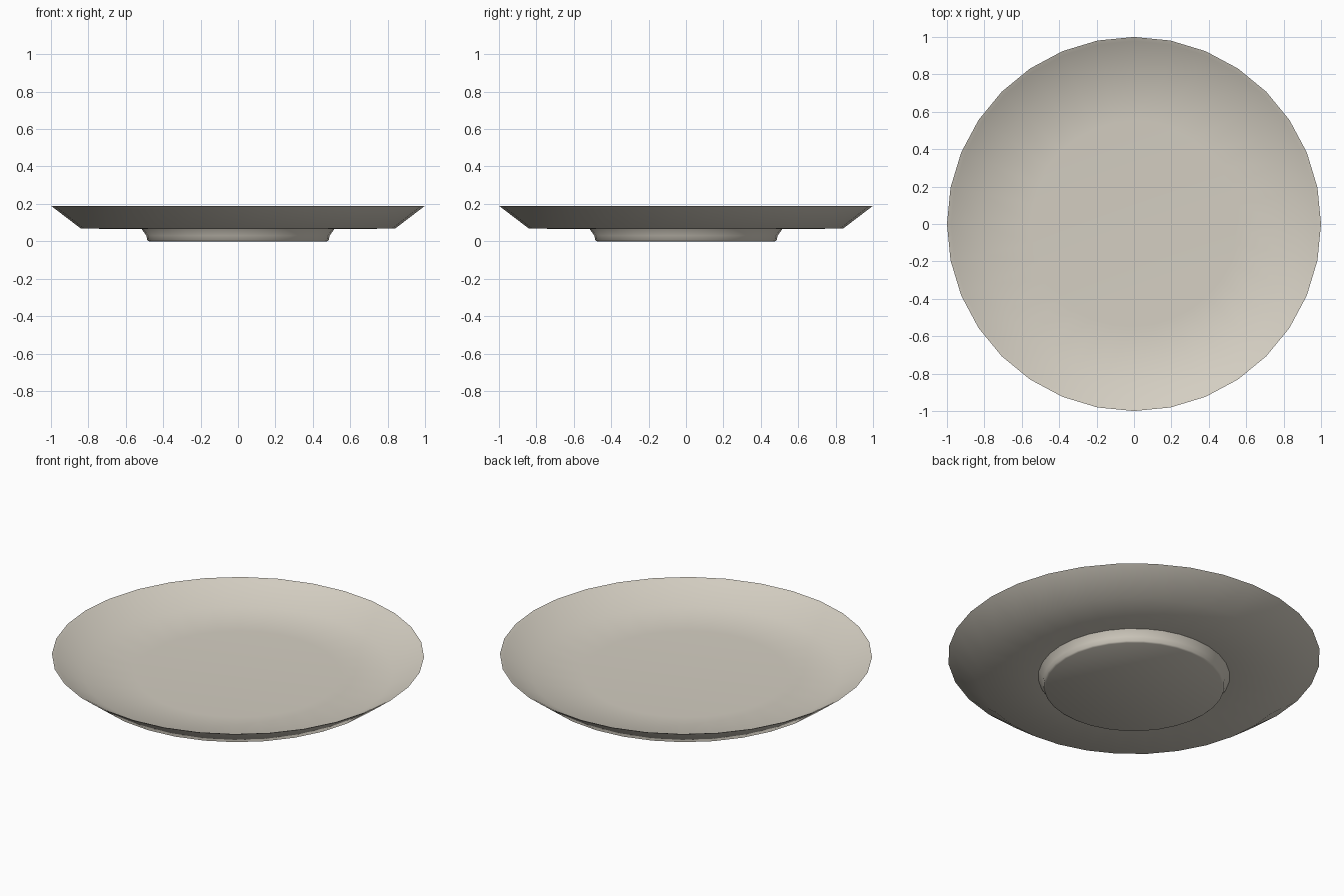
import bpy, bmesh, math

if "Cube" in bpy.data.objects:
    bpy.data.objects.remove(bpy.data.objects["Cube"])

SIDES = 32
# (radius, height) from the underside centre, round the rim, to the inside centre
PROFILE = [(0, 0.0), (0.475, 0.0), (0.485, 0.006), (0.49, 0.03), (0.515, 0.065),
           (0.84, 0.068), (1.0, 0.19),            # underside and outer wall
           (0.978, 0.181), (0.83, 0.093),         # rim lip and inner wall
           (0.55, 0.08), (0, 0.08)]               # floor of the dish

glaze = bpy.data.materials.new("warm_white_glaze")
glaze.diffuse_color = (0.66, 0.62, 0.54, 1)
glaze.use_nodes = True
glaze.node_tree.nodes["Principled BSDF"].inputs["Base Color"].default_value = glaze.diffuse_color

# Plate: one lathed profile
bm = bmesh.new()
rings = []
for r, z in PROFILE:
    n = SIDES if r > 0 else 1
    rings.append([bm.verts.new((r * math.cos(2 * math.pi * i / SIDES),
                                r * math.sin(2 * math.pi * i / SIDES), z))
                  for i in range(n)])
for a, b in zip(rings, rings[1:]):
    for i in range(SIDES):
        j = (i + 1) % SIDES
        quad = [a[i % len(a)], a[j % len(a)], b[j % len(b)], b[i % len(b)]]
        bm.faces.new(list(dict.fromkeys(quad)))
bmesh.ops.recalc_face_normals(bm, faces=bm.faces[:])
mesh = bpy.data.meshes.new("plate")
bm.to_mesh(mesh)
bm.free()
mesh.materials.append(glaze)
plate = bpy.data.objects.new("plate", mesh)
bpy.context.collection.objects.link(plate)

# Smooth glaze, crisp rim
bpy.context.view_layer.objects.active = plate
plate.select_set(True)
bpy.ops.object.shade_smooth_by_angle(angle=math.radians(50))
